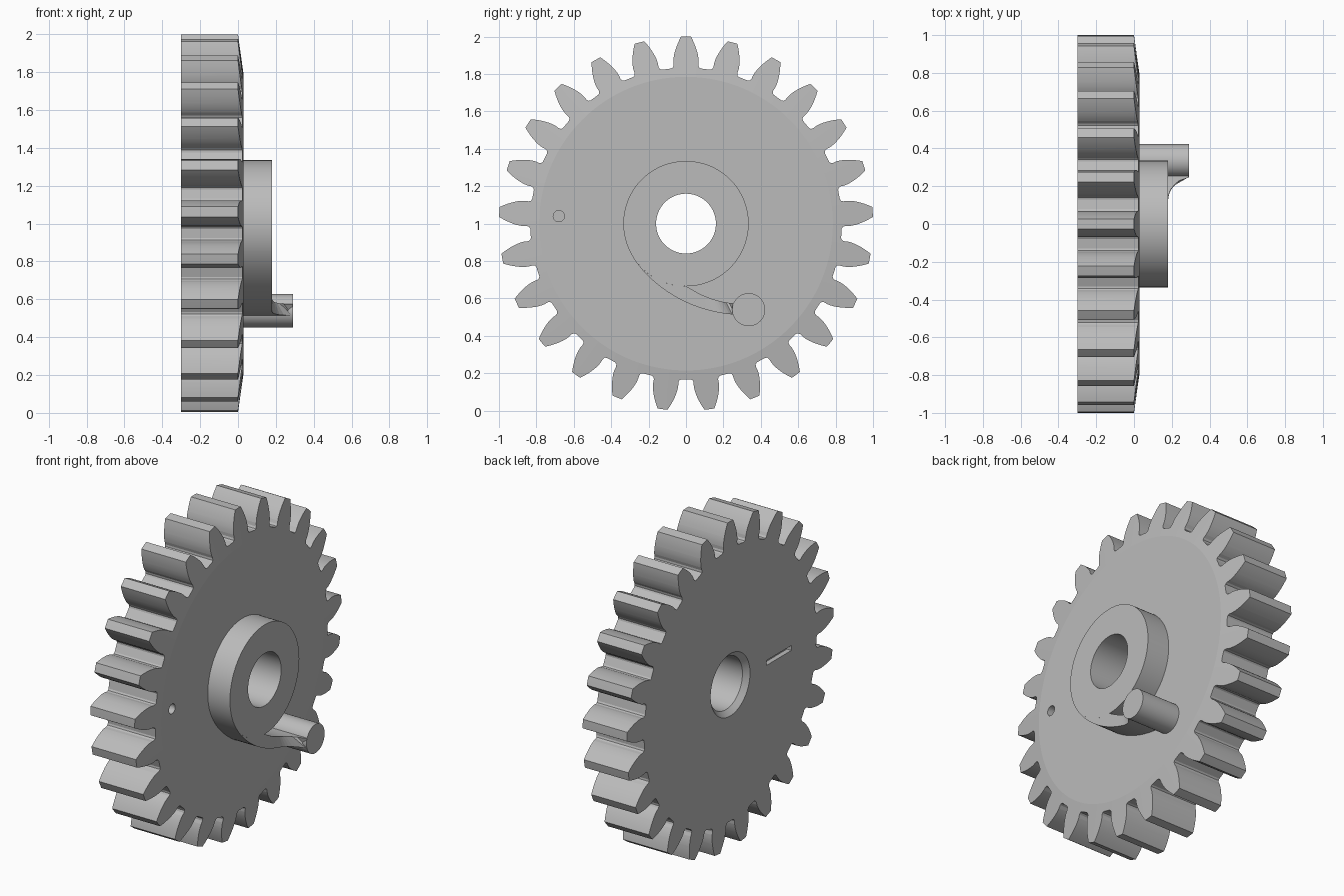
import bpy, bmesh, math
from mathutils import Matrix, Vector

if "Cube" in bpy.data.objects:
    bpy.data.objects.remove(bpy.data.objects["Cube"])

TEETH = 25
PITCH_R, BASE_R, ROOT_R, TIP_R = 0.926, 0.87, 0.833, 1.0
BACK, RIM, FACE, HUB_TOP, PIN_TOP = -0.30, 0.0, 0.03, 0.18, 0.29
BORE_R, HUB_R = 0.16, 0.335

grey = bpy.data.materials.new("plain grey")
grey.use_nodes = True
grey.diffuse_color = (0.5, 0.5, 0.5, 1)
grey.node_tree.nodes["Principled BSDF"].inputs["Base Color"].default_value = (0.5, 0.5, 0.5, 1)


def polar(x, r, a):
    """Point at radius r and angle a around the gear axle, which runs along x."""
    return Vector((x, r * math.cos(a), 1 + r * math.sin(a)))


def finish(name, bm):
    bmesh.ops.recalc_face_normals(bm, faces=bm.faces)
    mesh = bpy.data.meshes.new(name)
    bm.to_mesh(mesh)
    bm.free()
    mesh.materials.append(grey)
    obj = bpy.data.objects.new(name, mesh)
    bpy.context.collection.objects.link(obj)
    return obj


def bridge(bm, rings, closed):
    """Skin matching rings of vertices."""
    pairs = list(zip(rings, rings[1:]))
    if closed:
        pairs.append((rings[-1], rings[0]))
    for a, b in pairs:
        for i in range(len(a)):
            j = (i + 1) % len(a)
            bm.faces.new((a[i], a[j], b[j], b[i]))


def lathe(name, profile, segments):
    """Revolve a closed (x, radius) profile around the axle."""
    bm = bmesh.new()
    rings = [[bm.verts.new(polar(x, r, math.pi / 2 + math.tau * i / segments))
              for i in range(segments)] for x, r in profile]
    bridge(bm, rings, True)
    return finish(name, bm)


def cylinder(name, x0, x1, y, z, r, segments):
    bm = bmesh.new()
    place = Matrix.Translation(((x0 + x1) / 2, y, z)) @ Matrix.Rotation(math.pi / 2, 4, 'Y')
    bmesh.ops.create_cone(bm, cap_ends=True, segments=segments, radius1=r,
                          radius2=r, depth=x1 - x0, matrix=place)
    return finish(name, bm)


def select(obj):
    bpy.ops.object.select_all(action='DESELECT')
    obj.select_set(True)
    bpy.context.view_layer.objects.active = obj


def boolean(obj, tool, operation):
    tool.hide_render = True
    mod = obj.modifiers.new("boolean", 'BOOLEAN')
    mod.operation, mod.solver, mod.object = operation, 'EXACT', tool
    select(obj)
    bpy.ops.object.modifier_apply(modifier=mod.name)
    bpy.data.objects.remove(tool)


def involute(r):
    a = math.acos(BASE_R / r)
    return math.tan(a) - a


# Tooth flank from root fillet to past the tip, as (radius, half angle)
base_half = math.pi / (2 * TEETH) + involute(PITCH_R)
flank = [(ROOT_R, base_half + 0.018), (0.838, base_half + 0.006), (0.85, base_half)]
for i in range(8):
    r = BASE_R + (TIP_R - BASE_R) * i / 7
    flank.append((r, base_half - involute(r)))
flank.append((1.05, flank[-1][1]))

# Toothed prism
bm = bmesh.new()
outline = []
for t in range(TEETH):
    centre = math.pi / 2 + math.tau * t / TEETH
    outline += [(r, centre - a) for r, a in flank]
    outline += [(r, centre + a) for r, a in reversed(flank)]
ends = [[bm.verts.new(polar(x, r, a)) for r, a in outline] for x in (BACK - 0.05, FACE + 0.05)]
bridge(bm, ends, False)
for ring in ends:
    bm.faces.new(ring)
teeth = finish("tooth_cutter", bm)

# Gear body: chamfered blank trimmed to the teeth
gear = lathe("gear_body", [(BACK, 0.19), (BACK, TIP_R), (RIM, TIP_R), (FACE, 0.785),
                           (FACE, BORE_R), (BACK + 0.03, BORE_R)], TEETH * 8)
boolean(gear, teeth, 'INTERSECT')

# Small blind hole in the hub side, narrow slot in the back
boolean(gear, cylinder("hole_cutter", FACE - 0.1, FACE + 0.1, -0.68, 1.04, 0.03, 24), 'DIFFERENCE')
bm = bmesh.new()
bmesh.ops.create_cube(bm, size=1, matrix=Matrix.Translation((BACK, -0.47, 1.0))
                      @ Matrix.Diagonal((0.06, 0.24, 0.03, 1)))
boolean(gear, finish("slot_cutter", bm), 'DIFFERENCE')

# Hub and drive pin
hub = lathe("hub", [(FACE, BORE_R), (FACE, HUB_R), (HUB_TOP, HUB_R), (HUB_TOP, BORE_R)], 100)
pin = cylinder("drive_pin", FACE - 0.01, PIN_TOP, 0.335, 0.54, 0.088, 64)


# Spiral arm from hub to pin, its top sweeping up to the pin end
def arm_top(y):
    fillet = 0.12
    d = min(max(y - 0.125, 0), fillet)
    return min(HUB_TOP + fillet - math.sqrt(fillet ** 2 - d ** 2), PIN_TOP - 0.002)


bm = bmesh.new()
sections = []
for i in range(67):
    deg = 205.5 + 1.5 * i
    outer = HUB_R + 0.085 * ((deg - 205) / 65) ** 2.6
    inner = HUB_R + 0.068 * (max(deg - 270, 0) / 15) ** 1.2
    a = math.radians(deg)
    p, q = polar(0, inner, a), polar(0, outer, a)
    corners = [(FACE - 0.01, p), (arm_top(p.y), p), (arm_top(q.y), q), (FACE - 0.01, q)]
    sections.append([bm.verts.new((x, v.y, v.z)) for x, v in corners])
bridge(bm, sections, False)
bm.faces.new(sections[0])
bm.faces.new(sections[-1])
arm = finish("spiral_arm", bm)

for obj in (gear, hub, pin, arm):
    select(obj)
    bpy.ops.object.shade_smooth_by_angle(angle=math.radians(7))
